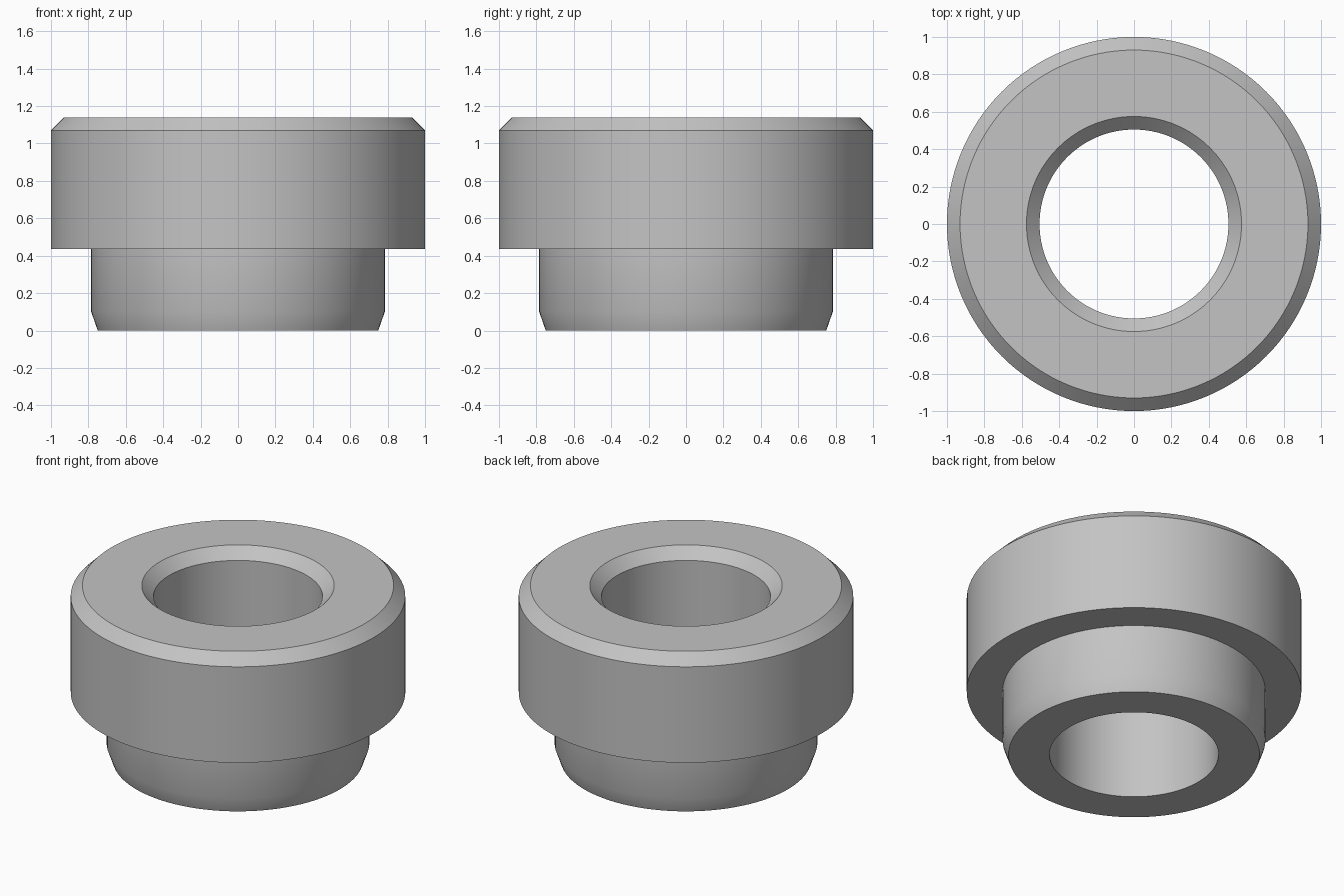
import bpy
import bmesh
import math

cube = bpy.data.objects.get("Cube")
if cube:
    bpy.data.objects.remove(cube, do_unlink=True)

SEGMENTS = 128
BORE, BODY, NECK = 0.505, 1.0, 0.785
HEIGHT, SHOULDER, CHAMFER = 1.14, 0.437, 0.07

# Closed half-section (radius, height) of the flanged bushing
section = [
    (BORE, 0), (0.75, 0), (NECK, 0.1), (NECK, SHOULDER),
    (BODY, SHOULDER), (BODY, HEIGHT - CHAMFER), (BODY - CHAMFER, HEIGHT),
    (BORE + CHAMFER, HEIGHT), (BORE, HEIGHT - CHAMFER),
]

# Revolve the section around the vertical axis
bm = bmesh.new()
verts = [bm.verts.new((r, 0, z)) for r, z in section]
edges = [bm.edges.new((v, verts[i - 1])) for i, v in enumerate(verts)]
bmesh.ops.spin(bm, geom=verts + edges, cent=(0, 0, 0), axis=(0, 0, 1),
               angle=math.tau, steps=SEGMENTS, use_merge=True)
bmesh.ops.remove_doubles(bm, verts=bm.verts[:], dist=1e-4)
bmesh.ops.recalc_face_normals(bm, faces=bm.faces[:])
mesh = bpy.data.meshes.new("bushing")
bm.to_mesh(mesh)
bm.free()

# Plain grey metal
grey = bpy.data.materials.new("grey metal")
grey.use_nodes = True
colour = (0.55, 0.55, 0.55, 1)
grey.diffuse_color = colour
grey.node_tree.nodes["Principled BSDF"].inputs["Base Color"].default_value = colour
mesh.materials.append(grey)

# Smooth walls with crisp rims
bushing = bpy.data.objects.new("bushing", mesh)
bpy.context.collection.objects.link(bushing)
bpy.ops.object.select_all(action="DESELECT")
bushing.select_set(True)
bpy.context.view_layer.objects.active = bushing
bpy.ops.object.shade_smooth_by_angle(angle=math.radians(30))
